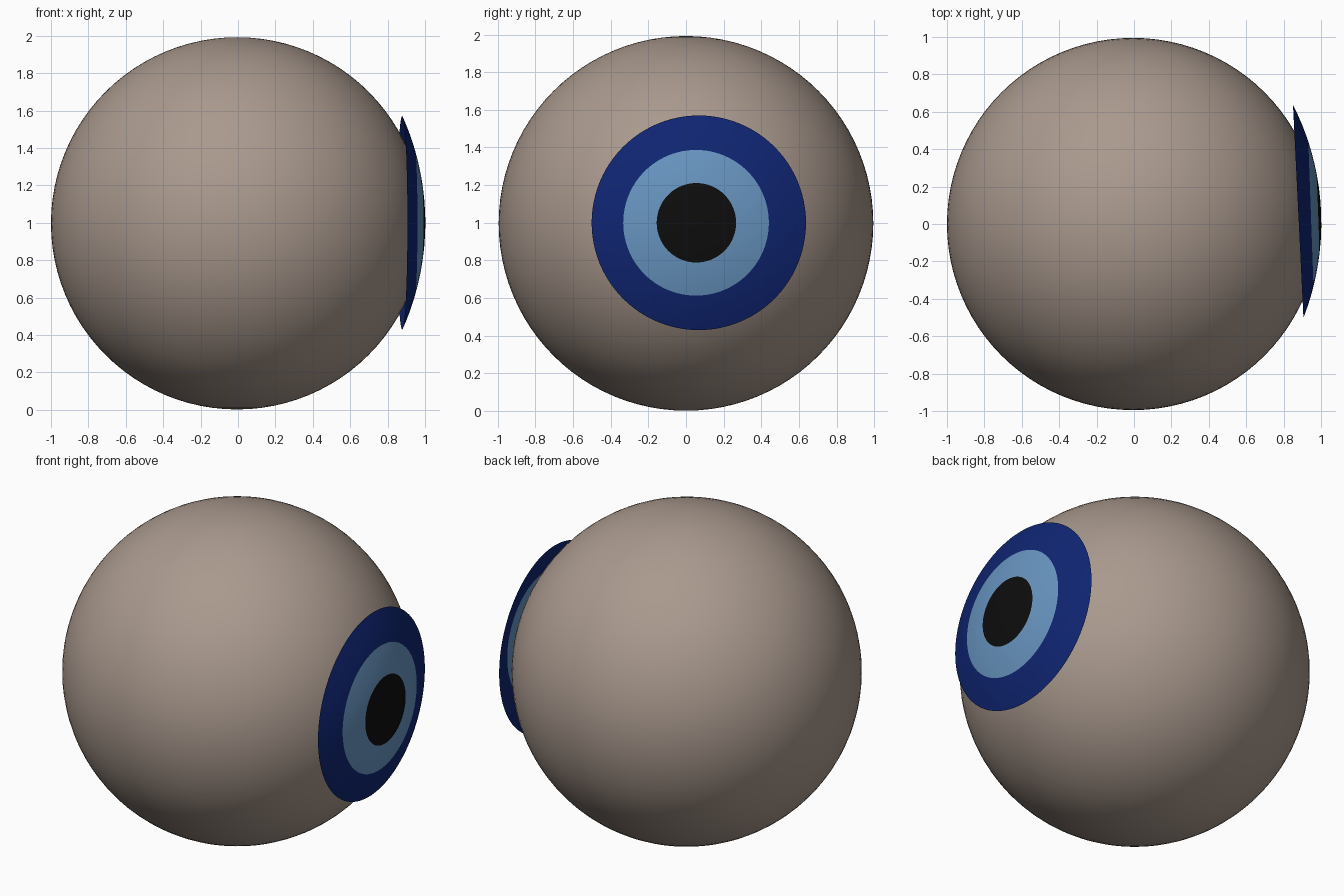
import bpy, bmesh, math
from mathutils import Vector, Matrix

if "Cube" in bpy.data.objects:
    bpy.data.objects.remove(bpy.data.objects["Cube"])


def material(name, rgb):
    m = bpy.data.materials.new(name)
    m.diffuse_color = (*rgb, 1)
    m.use_nodes = True
    m.node_tree.nodes["Principled BSDF"].inputs["Base Color"].default_value = m.diffuse_color
    return m


skin = material("warm grey", (0.40, 0.32, 0.27))
navy = material("dark blue", (0.0048, 0.0185, 0.17))
blue = material("light blue", (0.138, 0.30, 0.53))
black = material("black", (0.004, 0.004, 0.004))

# Ball body
R = 0.995
bpy.ops.mesh.primitive_uv_sphere_add(segments=96, ring_count=48, radius=R,
                                     location=(-0.005, 0, 0.997))
body = bpy.context.object
body.name = "ball_body"
body.data.materials.append(skin)
bpy.ops.object.shade_smooth()

# Eye: shallow open dome, rings coloured by radius
RIM, HEIGHT, SEG = 0.57, 0.122, 96
DOME = (RIM ** 2 + HEIGHT ** 2) / (2 * HEIGHT)
PUPIL, IRIS = 0.211, 0.387
radii = [0.07, 0.14, PUPIL, 0.27, 0.33, IRIS, 0.43, 0.48, 0.53, RIM]


def dome_point(r, a):
    # inner rings sit slightly off centre
    y = r * math.cos(a) - 0.018 * min(1, (RIM - r) / (RIM - IRIS))
    z = r * math.sin(a)
    x = math.sqrt(DOME ** 2 - y * y - z * z) - (DOME - HEIGHT)
    return Vector((x, y, z))


bm = bmesh.new()
rings = [[bm.verts.new(dome_point(r, 2 * math.pi * i / SEG)) for i in range(SEG)]
         for r in radii]
tip = bm.verts.new(dome_point(0, 0))
for i in range(SEG):
    j = (i + 1) % SEG
    bm.faces.new((tip, rings[0][i], rings[0][j])).material_index = 2
    for k in range(len(radii) - 1):
        f = bm.faces.new((rings[k][i], rings[k + 1][i], rings[k + 1][j], rings[k][j]))
        outer = radii[k + 1]
        f.material_index = 2 if outer <= PUPIL else 1 if outer <= IRIS else 0
for f in bm.faces:
    f.smooth = True
bm.transform(Matrix.Translation((0.878, 0.068, 1.0)) @ Matrix.Rotation(0.049, 4, 'Z'))
mesh = bpy.data.meshes.new("eye")
bm.to_mesh(mesh)
bm.free()
for m in (navy, blue, black):
    mesh.materials.append(m)
bpy.context.collection.objects.link(bpy.data.objects.new("eye", mesh))
